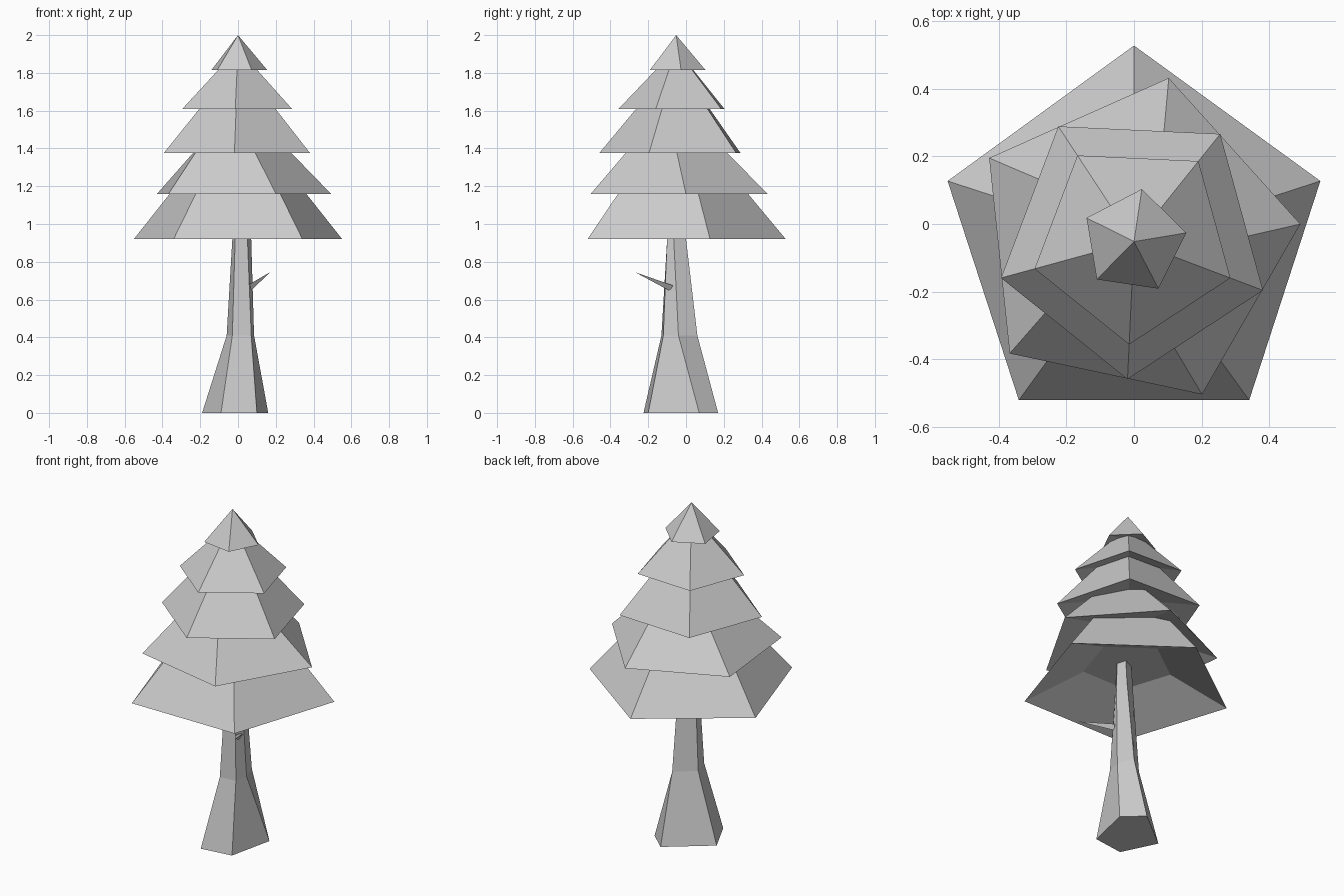
import bpy, bmesh
from math import cos, sin, radians
from mathutils import Vector

if "Cube" in bpy.data.objects:
    bpy.data.objects.remove(bpy.data.objects["Cube"])

CX, CY = 0.0, -0.052   # axis of the foliage


def make(name, rings):
    """Skin a stack of equal-sided rings; a one-point ring is an apex."""
    bm = bmesh.new()
    vs = [[bm.verts.new(p) for p in r] for r in rings]
    for a, b in zip(vs, vs[1:]):
        n = len(a)
        for i in range(n):
            j = (i + 1) % n
            bm.faces.new((a[i], a[j], b[0]) if len(b) == 1 else (a[i], a[j], b[j], b[i]))
    for r in (vs[0], vs[-1]):
        if len(r) > 2:
            bm.faces.new(r)
    bmesh.ops.recalc_face_normals(bm, faces=bm.faces[:])
    me = bpy.data.meshes.new(name)
    bm.to_mesh(me)
    bm.free()
    ob = bpy.data.objects.new(name, me)
    bpy.context.collection.objects.link(ob)
    return ob


def penta(r, ang, z):
    return [(CX + r * cos(radians(ang + 72 * i)), CY + r * sin(radians(ang + 72 * i)), z)
            for i in range(5)]


# foliage tiers: base z, base radius, base angle, top z, top radius, top angle, hollow depth
tiers = [
    (0.92, 0.580, 90.0, 1.22, 0.33, 90.0, 0.14),
    (1.16, 0.495, 78.0, 1.43, 0.23, 70.0, 0.08),
    (1.375, 0.408, 51.3, 1.66, 0.17, 51.3, 0.06),
    (1.61, 0.305, 51.3, 1.84, 0.085, 51.3, 0.05),
]
for k, (z, r, a, zt, rt, at, d) in enumerate(tiers):
    make(f"foliage_tier_{k + 1}", [penta(r * 0.43, a, z + d), penta(r, a, z), penta(rt, at, zt)])

# pointed crown
make("foliage_top", [penta(0.07, 81.5, 1.835), penta(0.157, 81.5, 1.815), [(CX, CY, 2.0)]])

# flared five-sided trunk
sections = [
    (0.0, [(-.09, -.225), (.10, -.20), (.16, .07), (.05, .17), (-.19, -.02)]),
    (0.41, [(-.03, -.13), (.07, -.12), (.085, -.04), (.05, .06), (-.06, -.03)]),
    (0.92, [(-.015, -.10), (.05, -.10), (.07, -.065), (.05, 0), (-.03, -.045)]),
    (1.12, [(-.005, -.09), (.04, -.09), (.06, -.07), (.045, -.02), (-.02, -.05)]),
]
make("trunk", [[(x, y, z) for x, y in pts] for z, pts in sections])

# broken twig on the trunk
base, tip = Vector((.065, -.08, .665)), Vector((.17, -.27, .745))
d = (tip - base).normalized()
u = d.cross(Vector((0, 0, 1))).normalized()
v = d.cross(u)
ring = [base + 0.02 * (cos(radians(90 + 120 * i)) * u + sin(radians(90 + 120 * i)) * v)
        for i in range(3)]
make("twig", [ring, [tip]])
